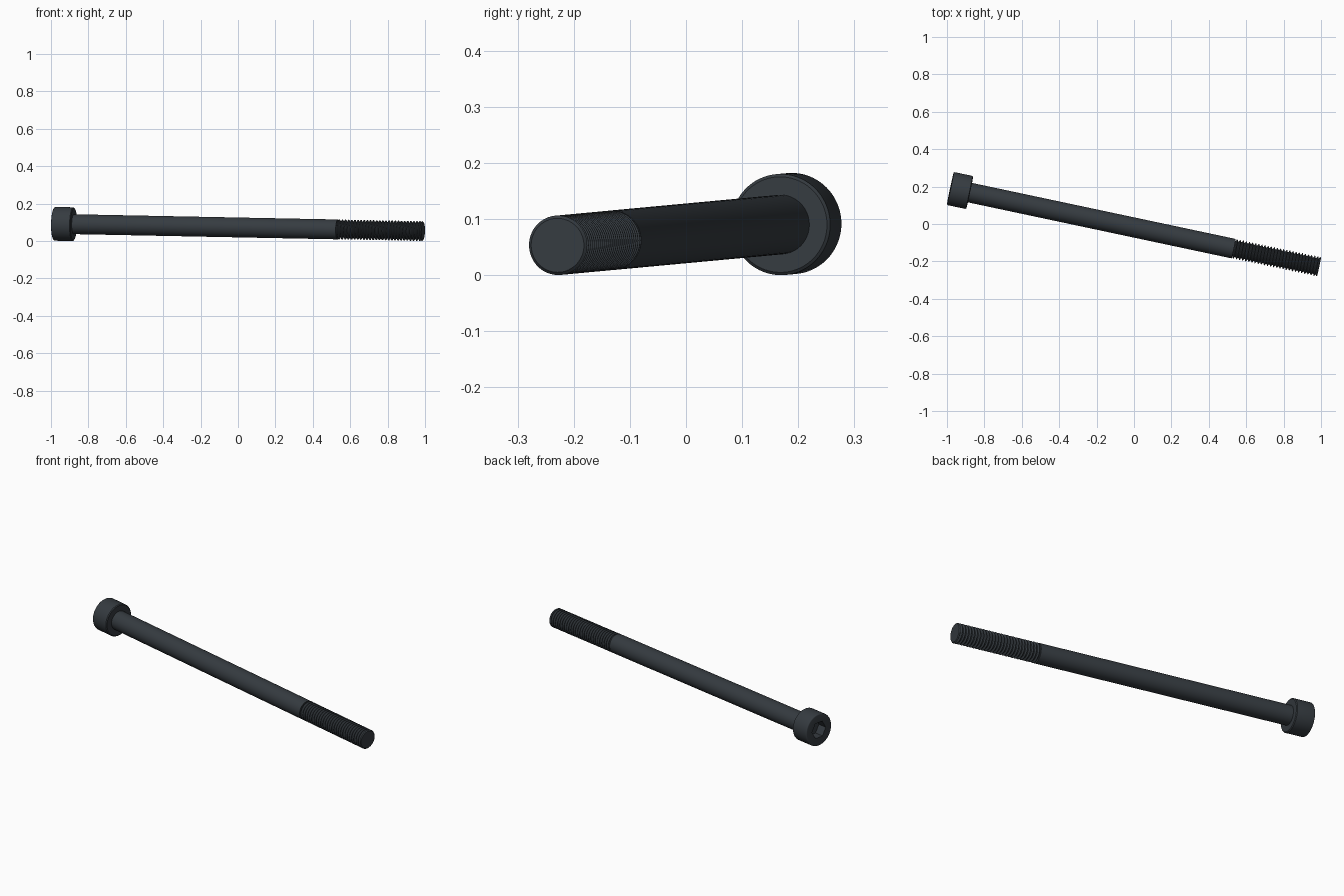
import bpy, bmesh, math
from mathutils import Vector, Matrix

cube = bpy.data.objects.get("Cube")
if cube:
    bpy.data.objects.remove(cube, do_unlink=True)

# Main sizes along the bolt axis
SEGMENTS = 72
LENGTH = 2.016
MM = LENGTH / 95
RADIUS = 2.5 * MM
HEAD_RADIUS = 4.25 * MM
HEAD_LENGTH = 5 * MM
THREAD_START = LENGTH - 22 * MM
PITCH = 0.8 * MM
SOCKET = 2 * MM

# The bolt lies on its head rim and its tip
start = Vector((-0.982, 0.19, 0.092))
end = Vector((0.99, -0.229, 0.053))
axis = (end - start).normalized()
placement = Matrix.Translation(start) @ axis.to_track_quat('X', 'Z').to_matrix().to_4x4()

steel = bpy.data.materials.new("blackened steel")
steel.use_nodes = True
colour = (0.036, 0.044, 0.052, 1)
steel.diffuse_color = colour
steel.node_tree.nodes["Principled BSDF"].inputs["Base Color"].default_value = colour


def hexagon(angle):
    """Distance from the centre to a hexagon's edge, by its inner radius."""
    return 1 / math.cos(angle % (math.pi / 3) - math.pi / 6)


def lathe(name, profile, cap_start=False, cap_end=False):
    """Turn (position, radius, is_hexagon) steps around the bolt axis."""
    bm = bmesh.new()
    rings = []
    for x, radius, is_hex in profile:
        ring = []
        for i in range(SEGMENTS):
            a = math.tau * i / SEGMENTS
            r = radius * (hexagon(a) if is_hex else 1)
            ring.append(bm.verts.new((x, r * math.cos(a), r * math.sin(a))))
        rings.append(ring)
    for a, b in zip(rings, rings[1:]):
        for i in range(SEGMENTS):
            j = (i + 1) % SEGMENTS
            bm.faces.new((a[i], b[i], b[j], a[j]))
    if cap_start:
        bm.faces.new(rings[0])
    if cap_end:
        bm.faces.new(rings[-1][::-1])
    bmesh.ops.recalc_face_normals(bm, faces=bm.faces)
    mesh = bpy.data.meshes.new(name)
    bm.to_mesh(mesh)
    bm.free()
    mesh.materials.append(steel)
    obj = bpy.data.objects.new(name, mesh)
    bpy.context.collection.objects.link(obj)
    obj.matrix_world = placement
    bpy.ops.object.select_all(action='DESELECT')
    obj.select_set(True)
    bpy.context.view_layer.objects.active = obj
    bpy.ops.object.shade_smooth_by_angle(angle=math.radians(25))
    return obj


# Head with hexagonal socket, rounded outer rim and chamfered underside
bevel = 0.006
head = [(2.5 * MM, SOCKET, True), (0, SOCKET, True)]
for k in range(5):
    a = math.pi / 2 * k / 4
    head.append((bevel * (1 - math.sin(a)), HEAD_RADIUS - bevel * (1 - math.cos(a)), False))
head[2:] = reversed(head[2:])
head += [(HEAD_LENGTH - 0.004, HEAD_RADIUS, False),
         (HEAD_LENGTH, HEAD_RADIUS - 0.005, False),
         (HEAD_LENGTH, RADIUS * 0.9, False)]
lathe("socket_head", head, cap_start=True, cap_end=True)

# Plain shank
lathe("shank", [(HEAD_LENGTH - 0.002, RADIUS, False), (THREAD_START, RADIUS, False)],
      cap_start=True, cap_end=True)

# Threaded end: repeated V grooves, then a chamfered tip
root = RADIUS - 0.6 * PITCH
thread = [(THREAD_START, root, False)]
for n in range(27):
    x = THREAD_START + n * PITCH
    for step, radius in ((0.12, root), (0.43, RADIUS), (0.57, RADIUS), (0.88, root)):
        thread.append((x + step * PITCH, radius, False))
thread += [(LENGTH - 0.005, RADIUS, False), (LENGTH, RADIUS - 0.005, False)]
lathe("threaded_end", thread, cap_start=True, cap_end=True)
